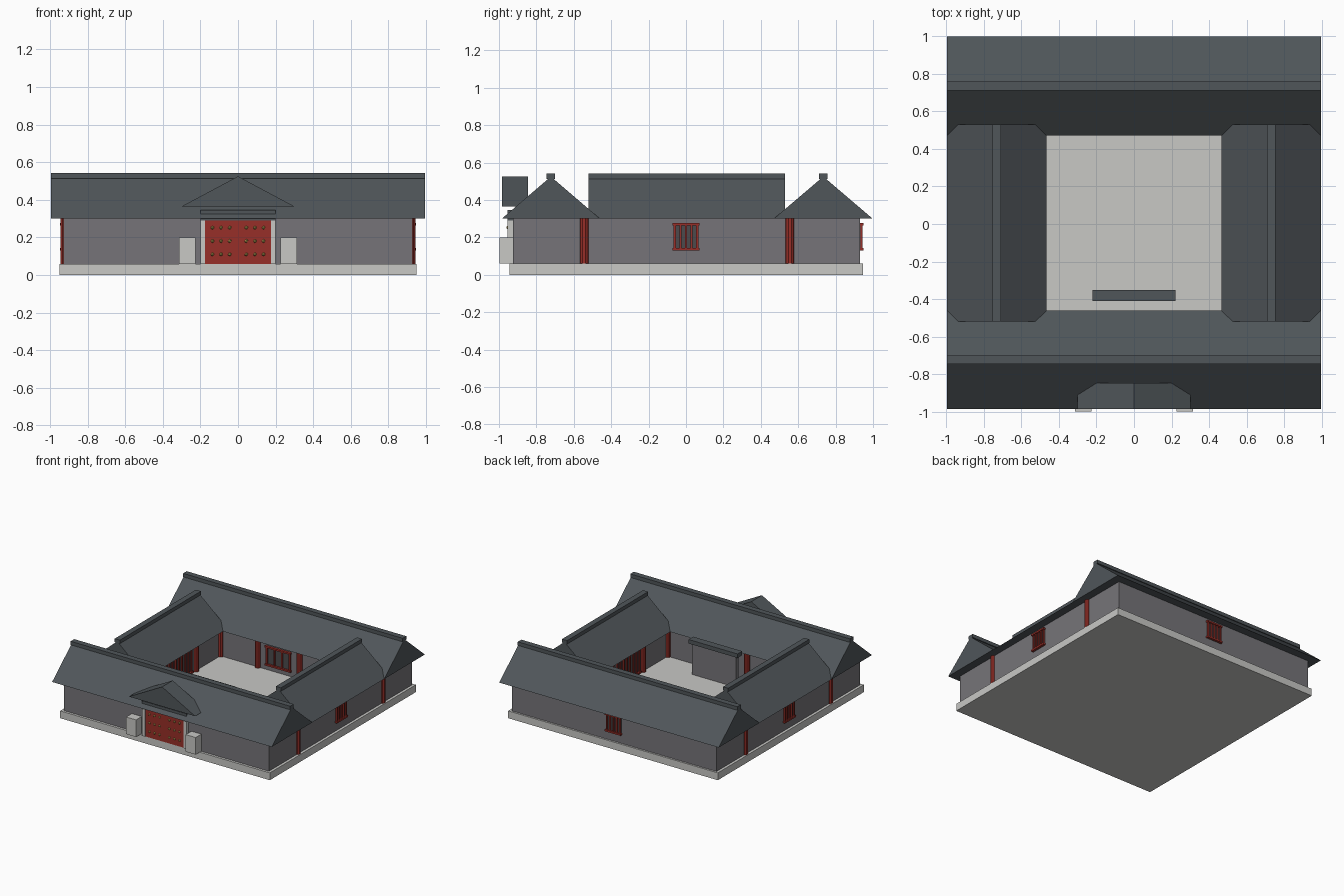
import bpy, bmesh, math
from mathutils import Vector

if "Cube" in bpy.data.objects:
    bpy.data.objects.remove(bpy.data.objects["Cube"])

def mat(name, rgb):
    m = bpy.data.materials.new(name)
    m.diffuse_color = (*rgb, 1)
    m.use_nodes = True
    m.node_tree.nodes["Principled BSDF"].inputs["Base Color"].default_value = m.diffuse_color
    return m

STONE = mat("pale_stone", (0.58, 0.58, 0.56))
WALL = mat("grey_brick", (0.18, 0.175, 0.19))
ROOF = mat("dark_tile", (0.08, 0.093, 0.102))
RED = mat("red_lacquer", (0.31, 0.028, 0.021))
GOLD = mat("brass", (0.48, 0.35, 0.09))
DARK = mat("window_shade", (0.07, 0.07, 0.075))

def finish(bm, name, m):
    bmesh.ops.recalc_face_normals(bm, faces=bm.faces)
    me = bpy.data.meshes.new(name)
    bm.to_mesh(me)
    bm.free()
    me.materials.append(m)
    ob = bpy.data.objects.new(name, me)
    bpy.context.collection.objects.link(ob)
    return ob

def box(name, x0, x1, y0, y1, z0, z1, m):
    bm = bmesh.new()
    bmesh.ops.create_cube(bm, size=1)
    for v in bm.verts:
        v.co = Vector((x1 if v.co.x > 0 else x0, y1 if v.co.y > 0 else y0,
                       z1 if v.co.z > 0 else z0))
    return finish(bm, name, m)

def gable(name, x0, x1, y0, y1, z0, z1, along_x, m):
    """Closed triangular roof prism, ridge along x or y."""
    bm = bmesh.new()
    ends = []
    for t in (0, 1):
        if along_x:
            x = (x0, x1)[t]
            pts = [(x, y0, z0), (x, y1, z0), (x, (y0 + y1) / 2, z1)]
        else:
            y = (y0, y1)[t]
            pts = [(x0, y, z0), (x1, y, z0), ((x0 + x1) / 2, y, z1)]
        ends.append([bm.verts.new(p) for p in pts])
        bm.faces.new(ends[-1])
    a, b = ends
    for i in range(3):
        j = (i + 1) % 3
        bm.faces.new((a[i], a[j], b[j], b[i]))
    return finish(bm, name, m)

def column(name, x, y):
    bm = bmesh.new()
    bmesh.ops.create_cone(bm, cap_ends=True, segments=10, radius1=0.025,
                          radius2=0.025, depth=0.24)
    bmesh.ops.translate(bm, verts=bm.verts, vec=(x, y, 0.18))
    return finish(bm, name, RED)

def lattice(name, pos, axis, out, half, z0, z1, bars):
    """Red grille on a wall plane. axis = normal axis, out = facing sign."""
    def part(n, u0, u1, d, za, zb, m):
        p, q = sorted((pos - out * 0.005, pos + out * d))
        if axis == 'x':
            box(n, p, q, u0, u1, za, zb, m)
        else:
            box(n, u0, u1, p, q, za, zb, m)
    part(name + "_shade", -half, half, 0.004, z0, z1, DARK)
    for z, n in ((z0, "_bottom_rail"), (z1 - 0.014, "_top_rail")):
        part(name + n, -half - 0.006, half + 0.006, 0.02, z, z + 0.014, RED)
    for i in range(bars):
        u = -half + 0.006 + (2 * half - 0.012) * i / (bars - 1)
        part(name + "_bar", u - 0.006, u + 0.006, 0.014, z0, z1, RED)

# Platform
box("platform", -0.95, 0.95, -0.945, 0.945, 0, 0.06, STONE)

# Front and back halls
for n, y0, y1, e0, e1 in (("front", -0.925, -0.52, -0.985, -0.46),
                          ("back", 0.53, 0.93, 0.47, 0.998)):
    c = (e0 + e1) / 2
    box(n + "_hall", -0.928, 0.928, y0, y1, 0.06, 0.302, WALL)
    gable(n + "_roof", -0.995, 0.995, e0, e1, 0.30, 0.525, True, ROOF)
    box(n + "_ridge", -0.995, 0.995, c - 0.023, c + 0.023, 0.513, 0.542, ROOF)

# Side halls
for s, n in ((-1, "left"), (1, "right")):
    xs = sorted((s * 0.53, s * 0.928))
    es = sorted((s * 0.465, s * 0.995))
    c = s * 0.73
    box(n + "_hall", *xs, -0.525, 0.535, 0.06, 0.301, WALL)
    gable(n + "_roof", *es, -0.52, 0.53, 0.30, 0.525, False, ROOF)
    box(n + "_ridge", c - 0.023, c + 0.023, -0.52, 0.53, 0.513, 0.542, ROOF)
    # Columns: outer corners, courtyard corners, courtyard bays
    for y in (-0.545, 0.555):
        column(n + "_outer_column", s * 0.92, y)
    for y in (-0.52, 0.53):
        column(n + "_corner_column", s * 0.53, y)
        column(n + "_bay_column", s * 0.19, y)
    for y in (-0.2, 0.21):
        column(n + "_hall_column", s * 0.53, y)
    # Outer window and courtyard doors
    lattice(n + "_window", s * 0.928, 'x', s, 0.066, 0.13, 0.278, 5)
    lattice(n + "_lattice_door", s * 0.53, 'x', -s, 0.15, 0.07, 0.28, 8)

# Back windows, outside and facing the courtyard
lattice("back_window", 0.93, 'y', 1, 0.066, 0.13, 0.278, 5)
lattice("courtyard_window", 0.53, 'y', -1, 0.11, 0.10, 0.26, 4)

# Gate
box("gate_lintel", -0.2, 0.2, -0.955, -0.9, 0.29, 0.347, ROOF)
gable("gate_roof", -0.3, 0.3, -0.983, -0.845, 0.365, 0.525, False, ROOF)
for s in (-1, 1):
    box("gate_post", *sorted((s * 0.175, s * 0.2)), -0.955, -0.9, 0.06, 0.30, STONE)
    box("gate_door", *sorted((s * 0.001, s * 0.175)), -0.95, -0.91, 0.06, 0.30, RED)
    box("gate_stone", *sorted((s * 0.225, s * 0.315)), -0.998, -0.925, 0.06, 0.20, STONE)
    for i in range(3):
        for j in range(3):
            bm = bmesh.new()
            bmesh.ops.create_icosphere(bm, subdivisions=1, radius=0.01)
            bmesh.ops.translate(bm, verts=bm.verts,
                                vec=(s * (0.044 + 0.046 * i), -0.952, 0.11 + 0.071 * j))
            finish(bm, "door_stud", GOLD)

# Screen wall inside the gate
box("screen_wall", -0.2, 0.2, -0.397, -0.363, 0.06, 0.315, WALL)
box("screen_cap", -0.222, 0.222, -0.41, -0.35, 0.312, 0.345, ROOF)
